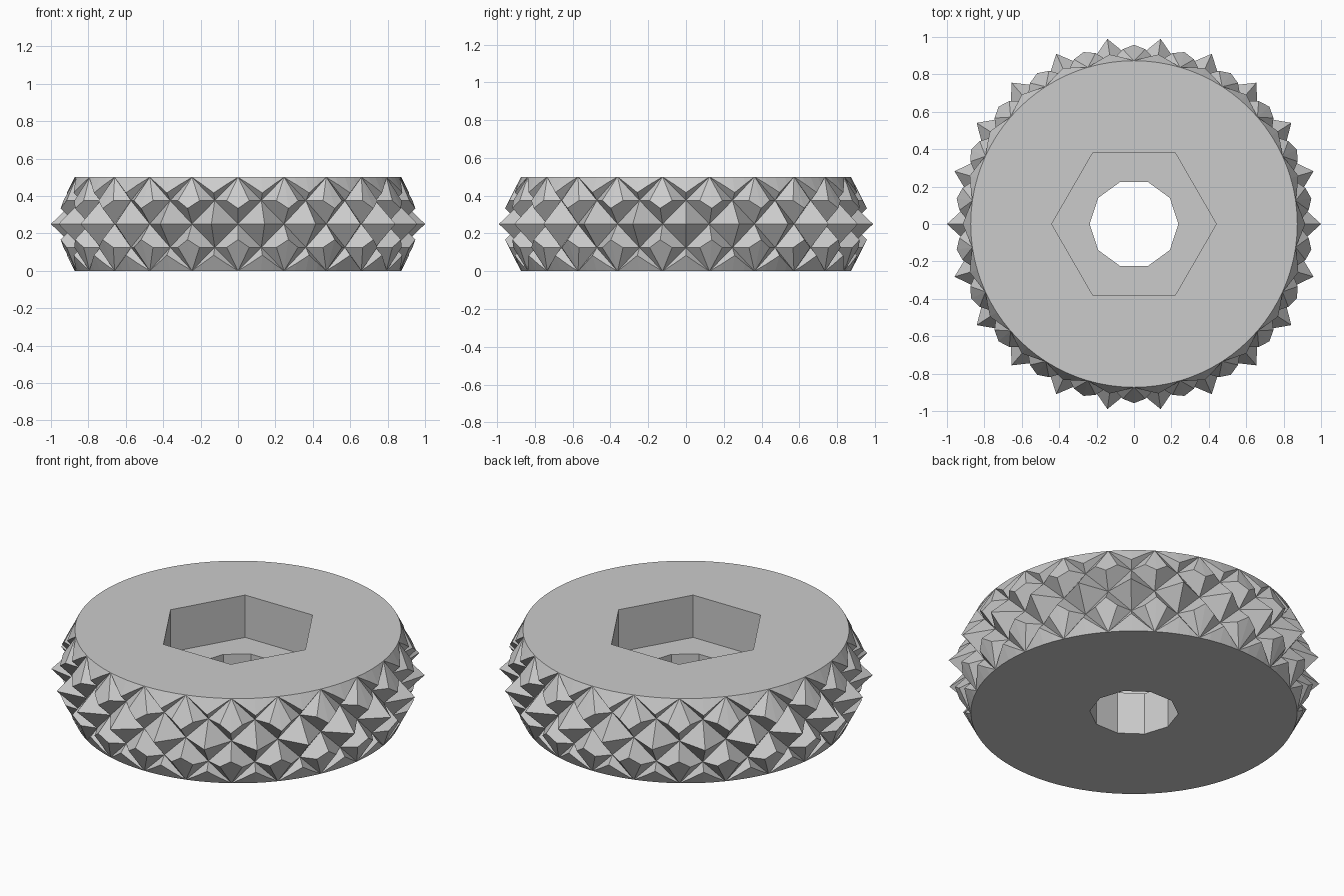
import bpy
import bmesh
from math import cos, sin, tau

if "Cube" in bpy.data.objects:
    bpy.data.objects.remove(bpy.data.objects["Cube"], do_unlink=True)

HEIGHT, OUTER, INNER = 0.5, 1.0, 0.873
TEETH = 22
STEP = HEIGHT / 4

grey = bpy.data.materials.new("plain_grey")
grey.use_nodes = True
grey.diffuse_color = (0.6, 0.6, 0.6, 1)
grey.node_tree.nodes["Principled BSDF"].inputs["Base Color"].default_value = (0.6, 0.6, 0.6, 1)


def ring_solid(name, sides, heights, radius, low=None):
    """Capped solid of stacked rings; radius(i, j) gives each point's distance from the axis.
    Where low(i, j) is given, quads are split along their low diagonal."""
    bm = bmesh.new()
    rings = [[bm.verts.new((radius(i, j) * cos(tau * i / sides),
                            radius(i, j) * sin(tau * i / sides), z))
              for i in range(sides)] for j, z in enumerate(heights)]
    for j in range(len(rings) - 1):
        for i in range(sides):
            k = (i + 1) % sides
            a, b, c, d = rings[j][i], rings[j][k], rings[j + 1][k], rings[j + 1][i]
            if low is None:
                bm.faces.new((a, b, c, d))
            elif low(i, j):
                bm.faces.new((a, b, c))
                bm.faces.new((a, c, d))
            else:
                bm.faces.new((a, b, d))
                bm.faces.new((b, c, d))
    bm.faces.new(rings[0][::-1])
    bm.faces.new(rings[-1])
    bmesh.ops.recalc_face_normals(bm, faces=bm.faces)
    mesh = bpy.data.meshes.new(name)
    bm.to_mesh(mesh)
    bm.free()
    mesh.materials.append(grey)
    obj = bpy.data.objects.new(name, mesh)
    bpy.context.collection.objects.link(obj)
    return obj


def cut(target, tool, operation):
    """Apply a boolean and discard its tool."""
    mod = target.modifiers.new(tool.name, "BOOLEAN")
    mod.operation, mod.object, mod.solver = operation, tool, "EXACT"
    bpy.context.view_layer.objects.active = target
    bpy.ops.object.modifier_apply(modifier=mod.name)
    bpy.data.objects.remove(tool, do_unlink=True)


def is_low(i, j):
    return (i + j) % 2 == 0


# Pyramid knurling, running one row past both ends
wheel = ring_solid("knurled_wheel", TEETH * 2, [STEP * j for j in range(-1, 6)],
                   lambda i, j: INNER + 0.0005 if is_low(i, j) else OUTER, is_low)

# Double-cone envelope that trims the teeth towards the flat ends
envelope = ring_solid("envelope", TEETH * 4, [0, HEIGHT / 2, HEIGHT],
                      lambda i, j: OUTER + 0.0005 if j == 1 else INNER)
cut(wheel, envelope, "INTERSECT")

# Hexagonal nut recess and ten-sided bolt hole
recess = ring_solid("nut_recess", 6, [HEIGHT / 2, HEIGHT + 0.1], lambda i, j: 0.44)
cut(wheel, recess, "DIFFERENCE")
hole = ring_solid("bolt_hole", 10, [-0.1, HEIGHT + 0.1], lambda i, j: 0.237)
cut(wheel, hole, "DIFFERENCE")
